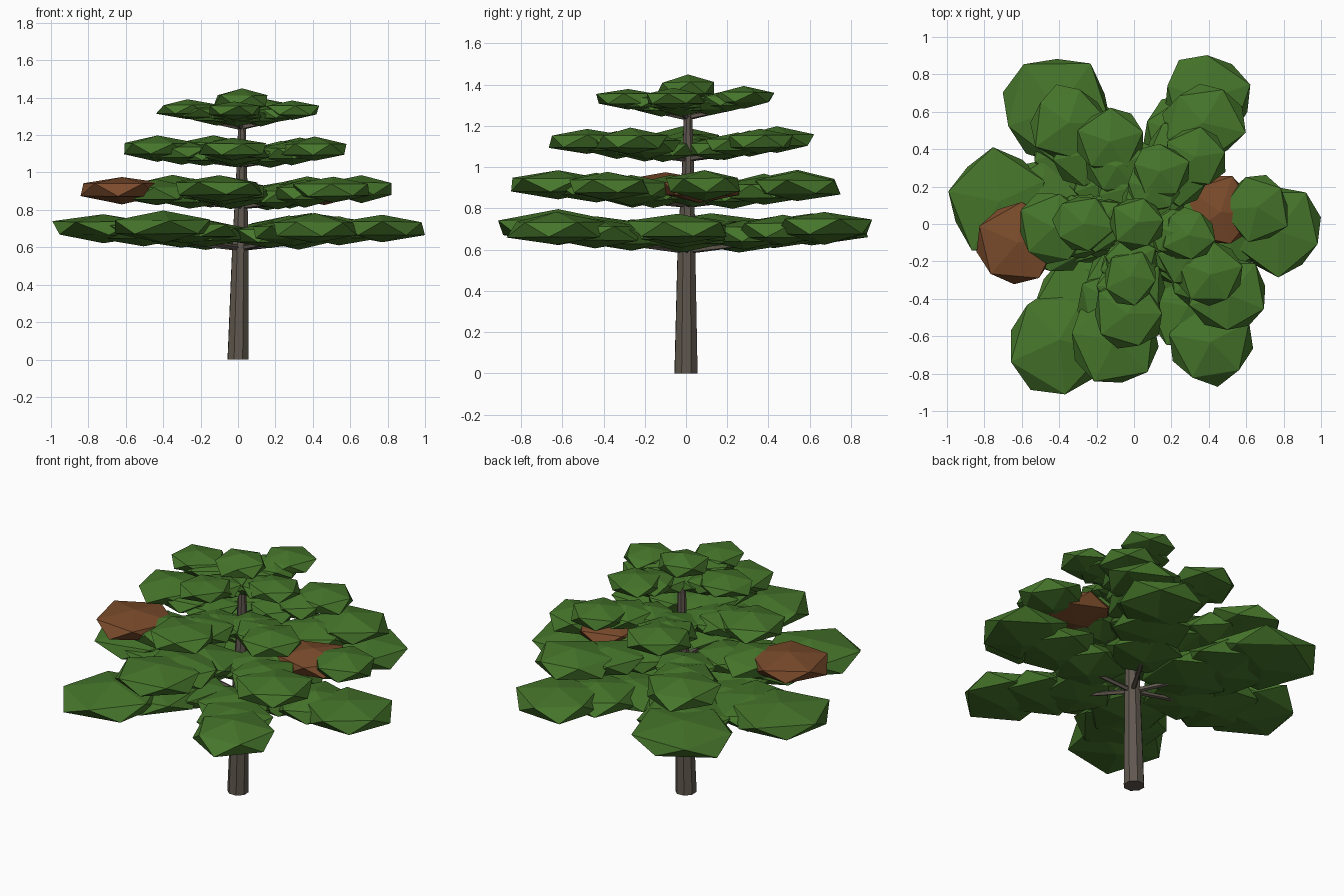
import bpy, bmesh, math, random
from mathutils import Vector, Matrix

if "Cube" in bpy.data.objects:
    bpy.data.objects.remove(bpy.data.objects["Cube"])

random.seed(7)


def material(name, rgb):
    m = bpy.data.materials.new(name)
    m.diffuse_color = (*rgb, 1)
    m.use_nodes = True
    m.node_tree.nodes["Principled BSDF"].inputs["Base Color"].default_value = m.diffuse_color
    return m


GREEN = material("leaf_green", (0.061, 0.180, 0.024))
BROWN = material("dry_leaf_brown", (0.195, 0.070, 0.024))
BARK = material("bark", (0.118, 0.098, 0.078))


def add_object(name, bm, mat):
    me = bpy.data.meshes.new(name)
    bm.to_mesh(me)
    bm.free()
    me.materials.append(mat)
    ob = bpy.data.objects.new(name, me)
    bpy.context.collection.objects.link(ob)
    return ob


def foliage_pad(name, x, y, z, radius, half_height, mat=GREEN):
    """Flattened, slightly irregular icosahedron."""
    bm = bmesh.new()
    bmesh.ops.create_icosphere(bm, subdivisions=1, radius=1)
    turn = Matrix.Rotation(random.uniform(0, math.tau), 3, 'Z')
    for v in bm.verts:
        c = turn @ v.co
        k = random.uniform(0.92, 1.12) / 0.894
        v.co = (x + c.x * radius * k, y + c.y * radius * k,
                z + c.z * half_height * random.uniform(0.9, 1.1))
    add_object(name, bm, mat)


def limb(name, points, sides):
    """Tapered tube through (x, y, z, radius) points."""
    bm = bmesh.new()
    path = [Vector(p[:3]) for p in points]
    rot = (path[-1] - path[0]).to_track_quat('Z', 'Y')
    rings = []
    for p, (_, _, _, r) in zip(path, points):
        rings.append([bm.verts.new(p + rot @ Vector((
            r * math.cos(math.tau * i / sides), r * math.sin(math.tau * i / sides), 0)))
            for i in range(sides)])
    for a, b in zip(rings, rings[1:]):
        for i in range(sides):
            j = (i + 1) % sides
            bm.faces.new((a[i], a[j], b[j], b[i]))
    bm.faces.new(rings[0][::-1])
    bm.faces.new(rings[-1])
    add_object(name, bm, BARK)


# Trunk, leaning slightly as it rises
limb("trunk", [(0, 0, 0, 0.060), (0.012, 0.002, 0.6, 0.046),
               (0.02, 0.01, 1.0, 0.031), (0.022, 0.01, 1.36, 0.018)], 8)

# Tiers: outer pad height, half height, branch root height, outer pads (x, y, radius)
tiers = [
    (0.703, 0.080, 0.595, [(0.77, -0.04, 0.235), (-0.72, 0.12, 0.27), (-0.41, 0.61, 0.28),
                           (0.39, 0.67, 0.235), (-0.40, -0.62, 0.275), (0.41, -0.63, 0.23)]),
    (0.908, 0.074, 0.818, [(-0.62, -0.10, 0.215), (0.66, 0.09, 0.175), (0.51, -0.38, 0.20),
                           (-0.10, -0.62, 0.23), (0.37, 0.54, 0.21), (-0.35, 0.54, 0.20)]),
    (1.128, 0.065, 1.040, [(-0.43, -0.02, 0.195), (0.41, -0.27, 0.165), (-0.03, -0.48, 0.19),
                           (-0.13, 0.44, 0.17), (0.33, 0.36, 0.16)]),
    (1.332, 0.052, 1.242, [(-0.27, 0.0, 0.155), (-0.02, -0.28, 0.145),
                           (0.14, 0.28, 0.15), (0.29, -0.06, 0.14)]),
]

for t, (z, hh, root, pads) in enumerate(tiers, 1):
    for n, (x, y, r) in enumerate(pads):
        tag = f"{t}_{n + 1}"
        # Branch rising from the trunk into its foliage
        limb(f"branch_{tag}", [(0.015, 0.005, root, 0.016),
                               (x * 0.85, y * 0.85, z - 0.045, 0.006)], 5)
        # Outer, middle and inner foliage along the branch; two clumps have dried out
        zj = z + random.uniform(-0.008, 0.008)
        dry = (t, n) == (2, 1)
        foliage_pad(f"outer_foliage_{tag}", x, y, zj, r, hh,
                    BROWN if (t, n) == (2, 0) else GREEN)
        foliage_pad(f"middle_foliage_{tag}", x * 0.7, y * 0.7, zj - 0.018,
                    r * (1.05 if dry else 0.92), hh * 0.96, BROWN if dry else GREEN)
        foliage_pad(f"inner_foliage_{tag}", x * 0.42, y * 0.42, zj - 0.036, r * 0.85, hh * 0.92)

# Crown
foliage_pad("crown_foliage", 0.022, 0.01, 1.383, 0.14, 0.065)
